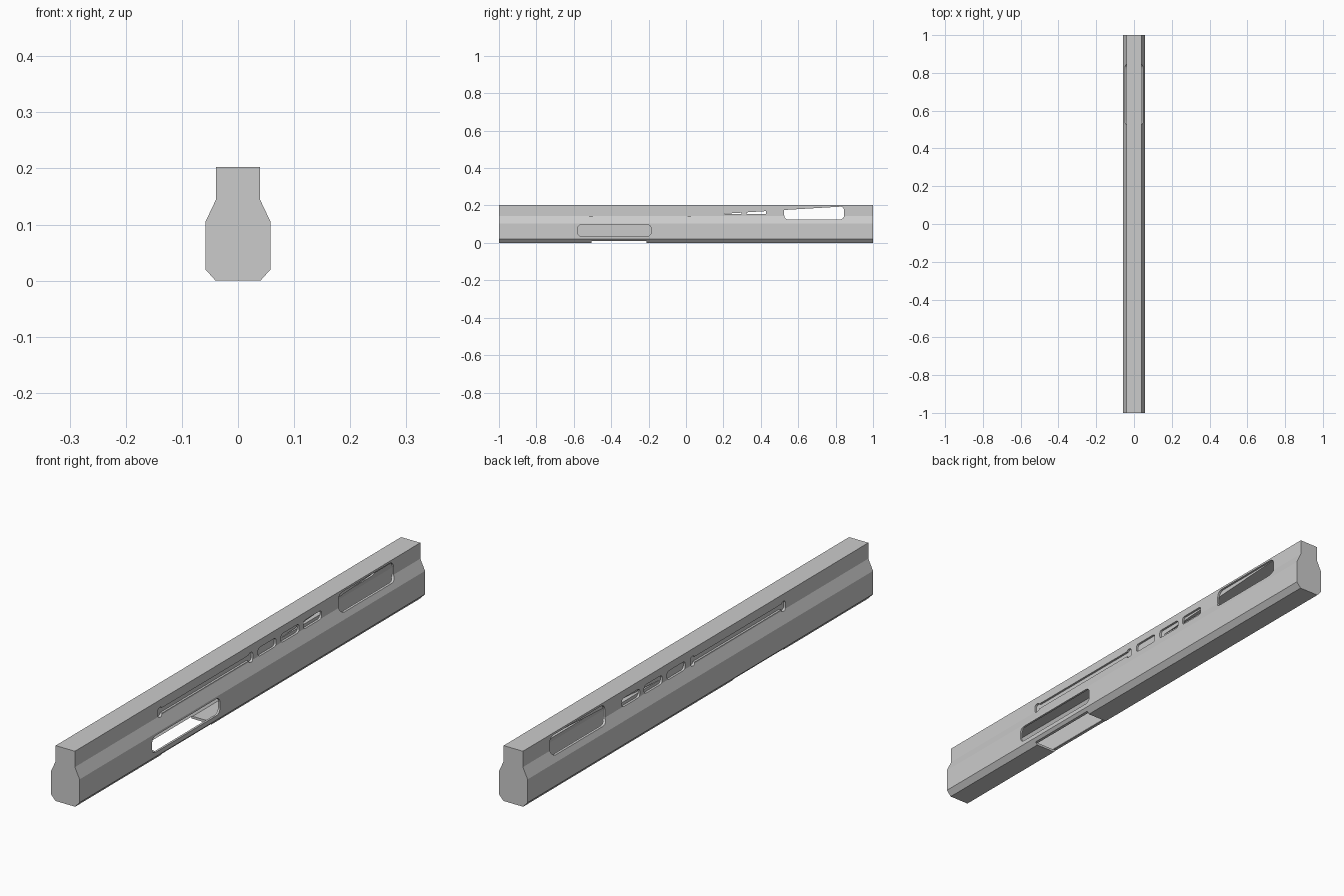
import bpy, bmesh, math
from mathutils import Vector

if "Cube" in bpy.data.objects:
    bpy.data.objects.remove(bpy.data.objects["Cube"])


def prism(name, pts, axis, lo, hi):
    """Extrude a 2D outline along 'x' (pts are y,z) or 'y' (pts are x,z)."""
    bm = bmesh.new()
    place = (lambda a, b: (lo, a, b)) if axis == 'x' else (lambda a, b: (a, lo, b))
    face = bm.faces.new([bm.verts.new(place(a, b)) for a, b in pts])
    new = bmesh.ops.extrude_face_region(bm, geom=[face])['geom']
    step = Vector((hi - lo, 0, 0)) if axis == 'x' else Vector((0, hi - lo, 0))
    bmesh.ops.translate(bm, vec=step, verts=[v for v in new if isinstance(v, bmesh.types.BMVert)])
    bmesh.ops.recalc_face_normals(bm, faces=bm.faces)
    mesh = bpy.data.meshes.new(name)
    bm.to_mesh(mesh)
    bm.free()
    obj = bpy.data.objects.new(name, mesh)
    bpy.context.collection.objects.link(obj)
    return obj


def rounded(y0, y1, z0, z1, r, n=4):
    """Rounded rectangle outline."""
    pts = []
    corners = ((y1 - r, z1 - r, 0), (y0 + r, z1 - r, 90), (y0 + r, z0 + r, 180), (y1 - r, z0 + r, 270))
    for cy, cz, start in corners:
        for i in range(n + 1):
            a = math.radians(start + 90 * i / n)
            pts.append((cy + r * math.cos(a), cz + r * math.sin(a)))
    return pts


def mirrored(half):
    return half + [(-x, z) for x, z in reversed(half)]


def cut(body, cutter):
    cutter.hide_render = True
    mod = body.modifiers.new("cut", 'BOOLEAN')
    mod.operation = 'DIFFERENCE'
    mod.solver = 'EXACT'
    mod.object = cutter
    bpy.context.view_layer.objects.active = body
    bpy.ops.object.modifier_apply(modifier=mod.name)
    bpy.data.objects.remove(cutter, do_unlink=True)


# Main bar: narrow top, sloped shoulders, chamfered bottom
body = prism("housing", mirrored([(.04, 0), (.058, .02), (.058, .105), (.039, .145), (.039, .203)]),
             'y', -1, 1)

# Lower hollow
cut(body, prism("cavity", mirrored([(.037, .009), (.05, .023), (.05, .103), (.034, .135)]), 'y', -.97, .97))

# Tapered upper hollow that opens towards the back
ramp = [(.2, .1555), (.45, .1555), (.45, .13), (.97, .13), (.97, .194), (.84, .1945), (.525, .176)]
cut(body, prism("ramp_cavity", ramp, 'x', -.032, .032))

# Recessed slots and window on both sides
openings = [rounded(.525, .845, .125, .1955, .022)]
openings += [rounded(y, y + .105, .144, .175, .011) for y in (.06, .193, .323)]
openings += [rounded(-.51, .02, .15, .17, .006)]
openings += [rounded(y, y + .025, .141, .176, .01) for y in (-.52, .005)]
for side in (1, -1):
    for outline in openings:
        cut(body, prism("slot", outline, 'x', side * .031, side * .1))

# Lower side port on the right only
cut(body, prism("port", rounded(-.58, -.187, .036, .097, .02), 'x', .045, .1))

# Bottom opening across the full underside
cut(body, prism("floor_opening", [(-.505, -.02), (-.21, -.02), (-.21, .0095), (-.505, .0095)], 'x', -.1, .1))
